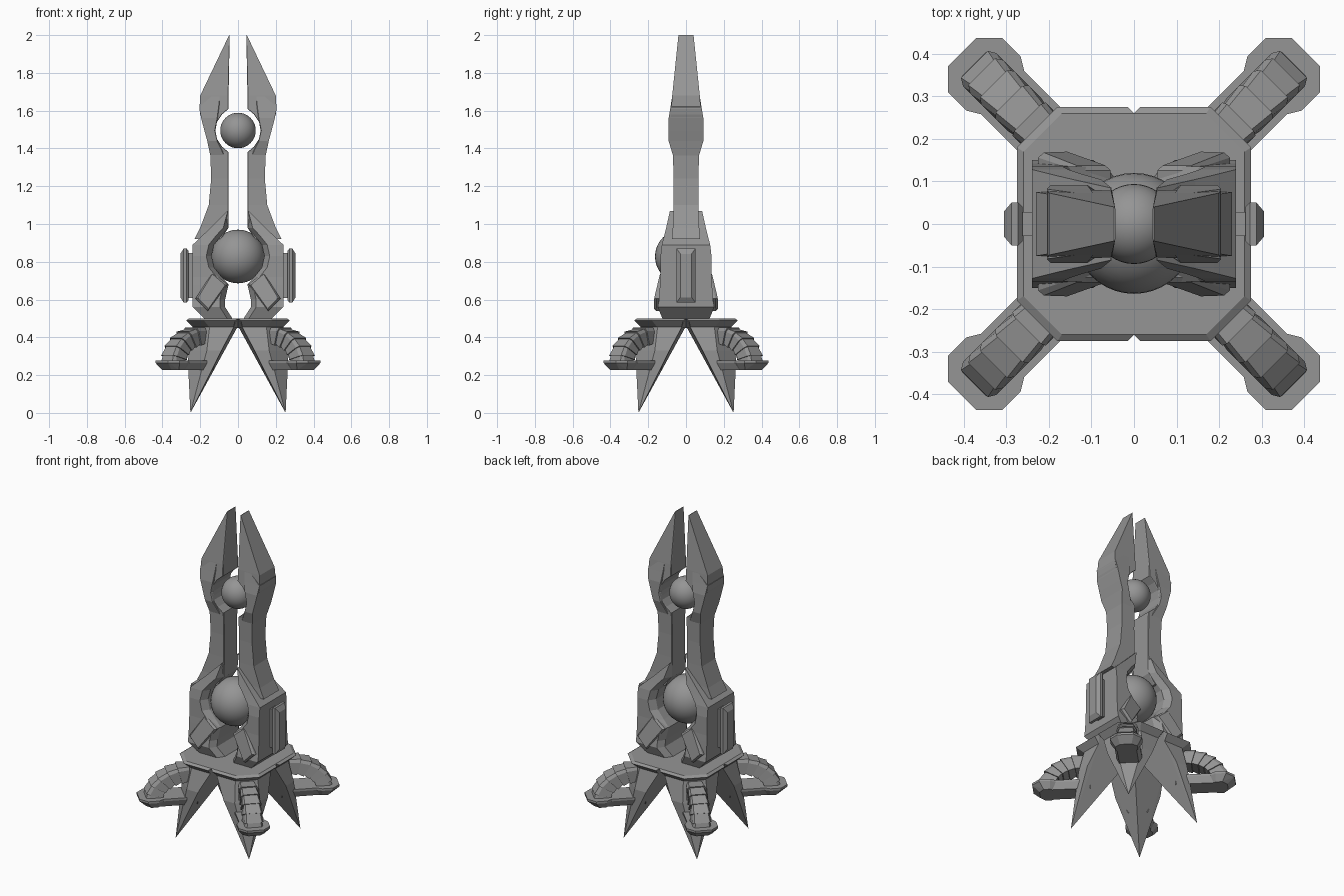
import bpy, bmesh, math

if "Cube" in bpy.data.objects:
    bpy.data.objects.remove(bpy.data.objects["Cube"])

grey = bpy.data.materials.new("stone grey")
grey.use_nodes = True
COLOR = (0.3, 0.3, 0.3, 1)
grey.diffuse_color = COLOR
grey.node_tree.nodes["Principled BSDF"].inputs["Base Color"].default_value = COLOR


def finish(name, bm, axes):
    """Turn a bmesh into an object, mirrored over the chosen x and y axes."""
    bmesh.ops.recalc_face_normals(bm, faces=bm.faces)
    mesh = bpy.data.meshes.new(name)
    bm.to_mesh(mesh)
    bm.free()
    mesh.materials.append(grey)
    obj = bpy.data.objects.new(name, mesh)
    bpy.context.collection.objects.link(obj)
    mod = obj.modifiers.new("mirror", 'MIRROR')
    mod.use_axis = (*axes, False)
    mod.use_mirror_merge = False


def hull(name, points, axes):
    bm = bmesh.new()
    verts = [bm.verts.new(p) for p in points]
    res = bmesh.ops.convex_hull(bm, input=verts)
    junk = set(res["geom_interior"]) | set(res["geom_unused"])
    bmesh.ops.delete(bm, geom=[g for g in junk if isinstance(g, bmesh.types.BMVert)], context='VERTS')
    bmesh.ops.dissolve_limit(bm, angle_limit=0.01, verts=bm.verts, edges=bm.edges)
    finish(name, bm, axes)


def skin(bm, rings):
    """Bridge closed rings of points and cap both ends."""
    loops = [[bm.verts.new(p) for p in ring] for ring in rings]
    n = len(loops[0])
    for a, b in zip(loops, loops[1:]):
        for i in range(n):
            j = (i + 1) % n
            bm.faces.new((a[i], a[j], b[j], b[i]))
    bm.faces.new(loops[0])
    bm.faces.new(loops[-1])


def tower_part(name, rows, bevel=0.004):
    """Rows are height, inner x, outer x, half depth; the inner edges are bevelled."""
    bm = bmesh.new()
    rings = []
    for z, xi, xo, d in rows:
        xm = min(xo - .002, xi + bevel * .7)
        half = [(xi, d - bevel), (xm, d), (xo, d)]
        rings.append([(x, -y, z) for x, y in half] + [(x, y, z) for x, y in reversed(half)])
    skin(bm, rings)
    finish(name, bm, (True, False))


def diagonal(r, t, z):
    """Point at distance r along the corner diagonal, t across it."""
    s = math.sqrt(0.5)
    return ((r - t) * s, (r + t) * s, z)


def recess(radius, centre, z):
    return max(0.05, math.sqrt(max(0, radius ** 2 - (z - centre) ** 2)))


# Twin blades with a round hollow for the upper orb
outline = [(2.0, .047, .04), (1.68, .2, .073), (1.61, .204, .078), (1.58, .2, .08),
           (1.54, .188, .08), (1.495, .176, .08), (1.45, .165, .08), (1.41, .153, .075),
           (1.38, .147, .07), (1.24, .142, .065), (1.1, .155, .066), (.98, .2, .07), (.92, .23, .075)]
tower_part("blade", [(z, .09 if z < .95 else min(xo - .003, recess(.12, 1.495, z)), xo, d)
                     for z, xo, d in outline])

# Raised collar around the upper orb
tower_part("blade_collar", [(1.71, .09, .1, .068), (1.62, .1, .205, .082), (1.56, .108, .195, .092),
                            (1.495, .121, .178, .092), (1.44, .108, .163, .092), (1.36, .07, .146, .068)])

# Heavy lower armour with a hollow for the large orb
armour = [(1.07, .055, .085), (.98, .145, .105), (.94, .188, .115), (.89, .24, .128),
          (.83, .24, .135), (.77, .24, .135), (.72, .24, .135), (.68, .24, .138)]
tower_part("lower_armour", [(z, recess(.14, .83, z), xo, d) for z, xo, d in armour]
           + [(.6, .068, .24, .142), (.56, .068, .24, .15), (.5, .03, .18, .125)], bevel=.04)

# Slanted braces under the large orb, front and back
brace = [(.16, .54, .17), (.225, .605, .168), (.135, .745, .138), (.055, .68, .138)]
bm = bmesh.new()
skin(bm, [[(x, -.08, z) for x, z, y in brace], [(x, .012 - y, z) for x, z, y in brace],
          [(.14 + (x - .14) * .85, -y, .645 + (z - .645) * .9) for x, z, y in brace]])
finish("slanted_brace", bm, (True, True))

# Orbs
for name, radius, place in (("large_orb", .142, (0, -.022, .828)), ("small_orb", .094, (0, 0, 1.495))):
    bpy.ops.mesh.primitive_uv_sphere_add(segments=40, ring_count=20, radius=radius, location=place)
    orb = bpy.context.object
    orb.name = name
    orb.data.materials.append(grey)
    bpy.ops.object.shade_smooth()


# Side pods
def slab(x, y, z):
    return [(x, sy * y, .727 + sz * z) for sy in (-1, 1) for sz in (-1, 1)]


hull("pod_stem", slab(.22, .028, .12) + slab(.275, .028, .12), (True, False))
hull("pod_cap", slab(.262, .04, .13) + slab(.272, .05, .143) + slab(.288, .05, .143)
     + slab(.305, .03, .115), (True, False))


# Base deck, one quarter mirrored twice so that each edge keeps a notch
def quarter(z, side, cut, notch):
    return [(notch, side, z), (cut, side, z), (side, cut, z), (side, notch, z)]


hull("base_deck", [(0, 0, .5), (0, 0, .45)] + quarter(.5, .26, .17, 0) + quarter(.489, .275, .18, .015)
     + quarter(.45, .235, .15, .025), (True, True))

# Four ground spikes, widest at the flanks
hull("ground_spike", [(0, 0, .46)] + quarter(.458, .24, .15, .02) + quarter(.33, .268, .165, .088)
     + [(.168, .258, .22), (.258, .168, .22), (.252, .252, 0)], (True, True))

# Feet reaching out along the diagonals
hull("foot_neck", [diagonal(r, s * t, z) for r in (.24, .5) for s in (-1, 1)
                   for t, z in ((.072, .278), (.072, .265), (.055, .226))], (True, True))
pad = [(.43, .068), (.467, .09), (.528, .09), (.571, .047)]
hull("foot_pad", [diagonal(r, s * t, z) for r, t in pad for s in (-1, 1) for z in (.278, .265)]
     + [diagonal(.47 + (r - .47) * .6, s * t * .7, .226) for r, t in pad for s in (-1, 1)], (True, True))


# Arched segmented hoses from the base to the feet
def hose_ring(angle, scale):
    r, z = .285 + .205 * math.sin(angle), .255 + .155 * math.cos(angle)
    h, w = .047 * scale, .054 * scale
    corners = [(-w, -h), (w, -h), (w, h * .6), (w * .8, h), (-w * .8, h), (-w, h * .6)]
    return [diagonal(r + k * math.sin(angle), t, z + k * math.cos(angle)) for t, k in corners]


bm = bmesh.new()
SEGMENTS = 6
step = math.pi / 2 / SEGMENTS
for i in range(SEGMENTS):
    skin(bm, [hose_ring(i * step, .88), hose_ring((i + 1.05) * step, 1.03)])
finish("hose", bm, (True, True))
